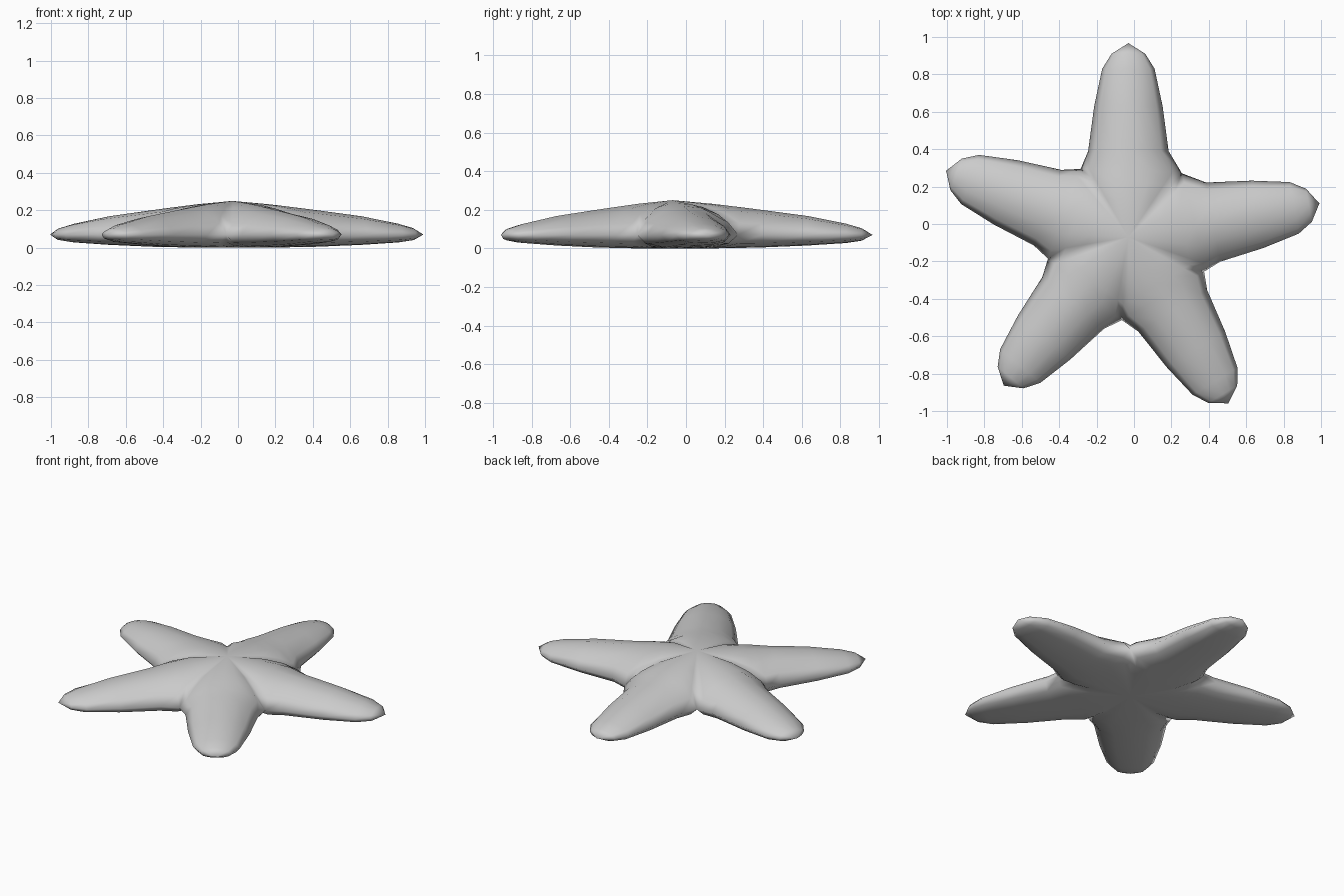
import bpy, bmesh
from math import radians, sin, cos
from mathutils import Vector

if "Cube" in bpy.data.objects:
    bpy.data.objects.remove(bpy.data.objects["Cube"], do_unlink=True)

CENTRE = Vector((-0.03, -0.07, 0))
ARM_ANGLES = [10, 90, 160, 230, 301]
RIM = 0.07

# Central disc rings: distance on the arm axis, distance in the notch, ridge, valley, underside, notch underside
DISC = [(0, 0, 0.25, 0.25, 0, 0), (0.2, 0.24, 0.232, 0.2, 0, 0.005),
        (0.3, 0.36, 0.22, 0.145, 0.002, 0.03), (0.365, 0.445, 0.212, RIM, 0.003, RIM)]
# Arm stations: distance, half width, ridge height, underside height
ARM = [(0.46, 0.215, 0.2, 0.005), (0.7, 0.183, 0.168, 0.015),
       (0.9, 0.14, 0.128, 0.028), (0.98, 0.09, 0.105, 0.04), (1.037, 0, RIM, RIM)]
# Cross-section: fraction of half width, height fraction above and below the rim
SECTION = [(0, 1, 1), (0.45, 0.85, 0.93), (0.82, 0.44, 0.66), (1, 0, 0)]


def half_arm(bm, angle, half_gap, side):
    """One side of an arm, from its ridge to the rim, above and below."""
    along = Vector((cos(angle), sin(angle), 0))
    across = Vector((-sin(angle), cos(angle), 0)) * side
    notch = along * cos(half_gap) + across * sin(half_gap)
    stations = [(along * d, notch * r, top, valley, low, low_edge)
                for d, r, top, valley, low, low_edge in DISC]
    stations += [(along * d, along * d + across * w, top, RIM, low, RIM)
                 for d, w, top, low in ARM]
    for layer in (1, -1):
        rows = []
        for axis, edge, top, valley, low, low_edge in stations:
            row = []
            for s, up, down in SECTION:
                p = CENTRE + axis.lerp(edge, s)
                if layer > 0:
                    p.z = valley + (top - valley) * up
                else:
                    p.z = low_edge + (low - low_edge) * down
                row.append(bm.verts.new(p))
            rows.append(row)
        for a, b in zip(rows, rows[1:]):
            for i in range(len(SECTION) - 1):
                quad = [a[i], b[i], b[i + 1], a[i + 1]]
                bm.faces.new(quad if side * layer > 0 else quad[::-1])


# Starfish body
bm = bmesh.new()
for i, angle in enumerate(ARM_ANGLES):
    after = (ARM_ANGLES[(i + 1) % 5] - angle) % 360
    before = (angle - ARM_ANGLES[i - 1]) % 360
    half_arm(bm, radians(angle), radians(after / 2), 1)
    half_arm(bm, radians(angle), radians(before / 2), -1)
bmesh.ops.remove_doubles(bm, verts=bm.verts, dist=0.0005)
bmesh.ops.recalc_face_normals(bm, faces=bm.faces)
for face in bm.faces:
    face.smooth = True
mesh = bpy.data.meshes.new("starfish_body")
bm.to_mesh(mesh)
bm.free()
body = bpy.data.objects.new("starfish_body", mesh)
bpy.context.collection.objects.link(body)

# Plain grey skin
skin = bpy.data.materials.new("light_grey")
skin.use_nodes = True
colour = (0.6, 0.6, 0.6, 1)
skin.diffuse_color = colour
skin.node_tree.nodes["Principled BSDF"].inputs["Base Color"].default_value = colour
mesh.materials.append(skin)
